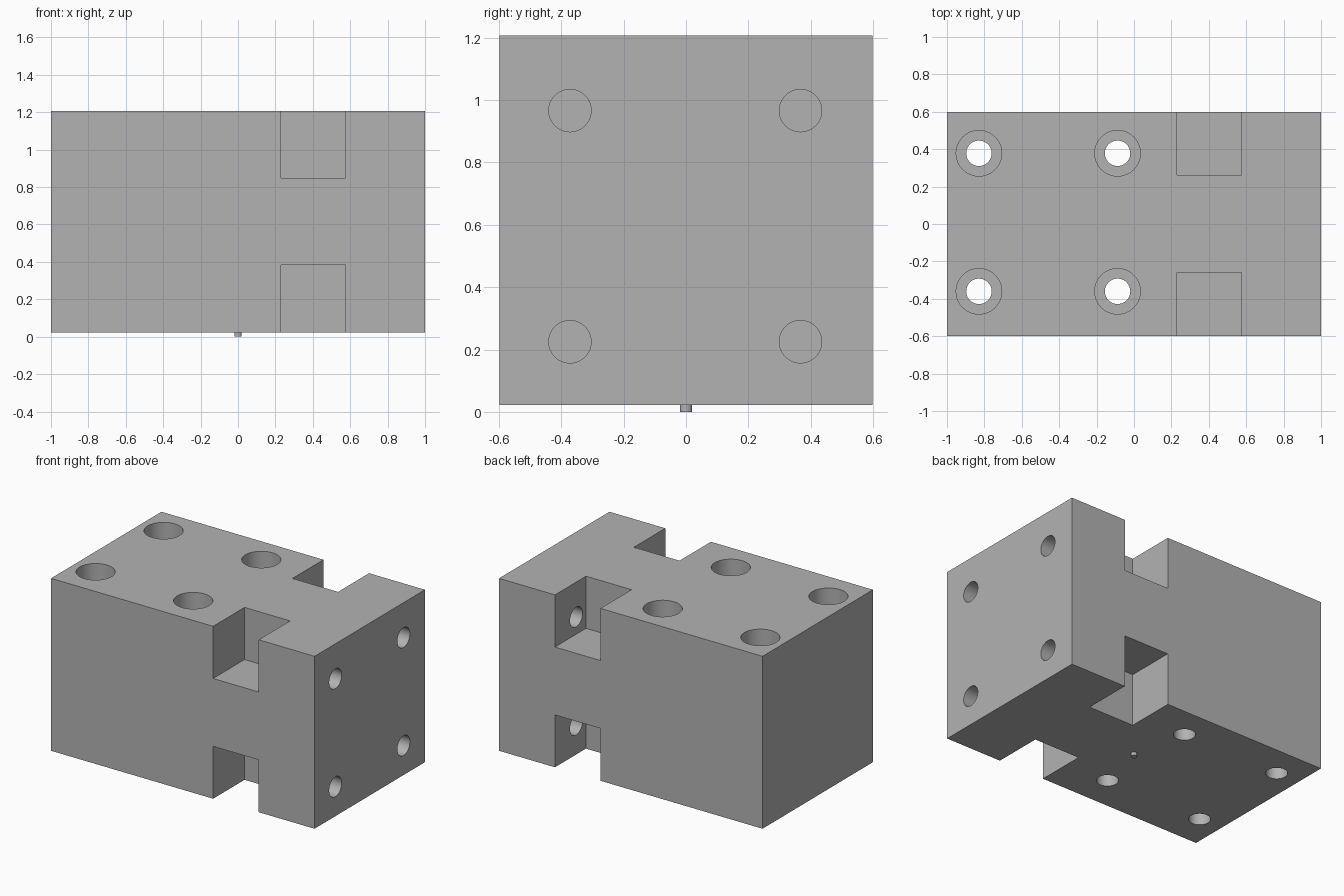
import bpy
import bmesh
from mathutils import Matrix, Vector

default = bpy.data.objects.get("Cube")
if default:
    bpy.data.objects.remove(default, do_unlink=True)

# Single grey material
grey = bpy.data.materials.new("grey")
grey.use_nodes = True
colour = (0.45, 0.45, 0.45, 1)
grey.diffuse_color = colour
grey.node_tree.nodes["Principled BSDF"].inputs["Base Color"].default_value = colour

BASE, TOP = 0.023, 1.206


def add_box(bm, low, high):
    low, high = Vector(low), Vector(high)
    size = high - low
    matrix = Matrix.Translation((low + high) / 2) @ Matrix.Diagonal((*size, 1))
    bmesh.ops.create_cube(bm, size=1, matrix=matrix)


def add_cylinder(bm, start, end, radius):
    start, end = Vector(start), Vector(end)
    axis = end - start
    turn = axis.to_track_quat("Z", "Y").to_matrix().to_4x4()
    bmesh.ops.create_cone(bm, cap_ends=True, segments=48, radius1=radius,
                          radius2=radius, depth=axis.length,
                          matrix=Matrix.Translation((start + end) / 2) @ turn)


def finish(name, bm):
    mesh = bpy.data.meshes.new(name)
    bm.to_mesh(mesh)
    bm.free()
    mesh.materials.append(grey)
    obj = bpy.data.objects.new(name, mesh)
    bpy.context.collection.objects.link(obj)
    return obj


def cut(target, name, build):
    bm = bmesh.new()
    build(bm)
    cutter = finish(name, bm)
    bpy.context.view_layer.objects.active = target
    mod = target.modifiers.new(name, "BOOLEAN")
    mod.operation = "DIFFERENCE"
    mod.solver = "EXACT"
    mod.object = cutter
    bpy.ops.object.modifier_apply(modifier=mod.name)
    bpy.data.objects.remove(cutter, do_unlink=True)


# Main block
bm = bmesh.new()
add_box(bm, (-1, -0.598, BASE), (1, 0.598, TOP))
block = finish("block", bm)


# Pockets in the four long edges
def pockets(bm):
    for y1, y2 in ((-0.8, -0.258), (0.262, 0.8)):
        for z1, z2 in ((-0.2, 0.382), (0.848, 1.4)):
            add_box(bm, (0.23, y1, z1), (0.576, y2, z2))


# Bolt holes from the end face into the pockets
def end_holes(bm):
    for y in (-0.372, 0.367):
        for z in (0.225, 0.966):
            add_cylinder(bm, (0.5, y, z), (1.1, y, z), 0.068)


HOLES = [(x, y) for x in (-0.829, -0.088) for y in (-0.36, 0.378)]


# Vertical through holes and their counterbores
def through_holes(bm):
    for x, y in HOLES:
        add_cylinder(bm, (x, y, -0.1), (x, y, 1.3), 0.068)


def counterbores(bm):
    for x, y in HOLES:
        add_cylinder(bm, (x, y, TOP - 0.2), (x, y, 1.3), 0.122)


cut(block, "pocket_cutter", pockets)
cut(block, "end_hole_cutter", end_holes)
cut(block, "through_hole_cutter", through_holes)
cut(block, "counterbore_cutter", counterbores)

# Small locating pin under the block
bm = bmesh.new()
add_cylinder(bm, (0, 0, 0), (0, 0, BASE + 0.01), 0.02)
pin = finish("bottom_pin", bm)

# Smooth hole walls with sharp rims
for obj in (block, pin):
    bpy.ops.object.select_all(action="DESELECT")
    obj.select_set(True)
    bpy.context.view_layer.objects.active = obj
    bpy.ops.object.shade_smooth_by_angle()
